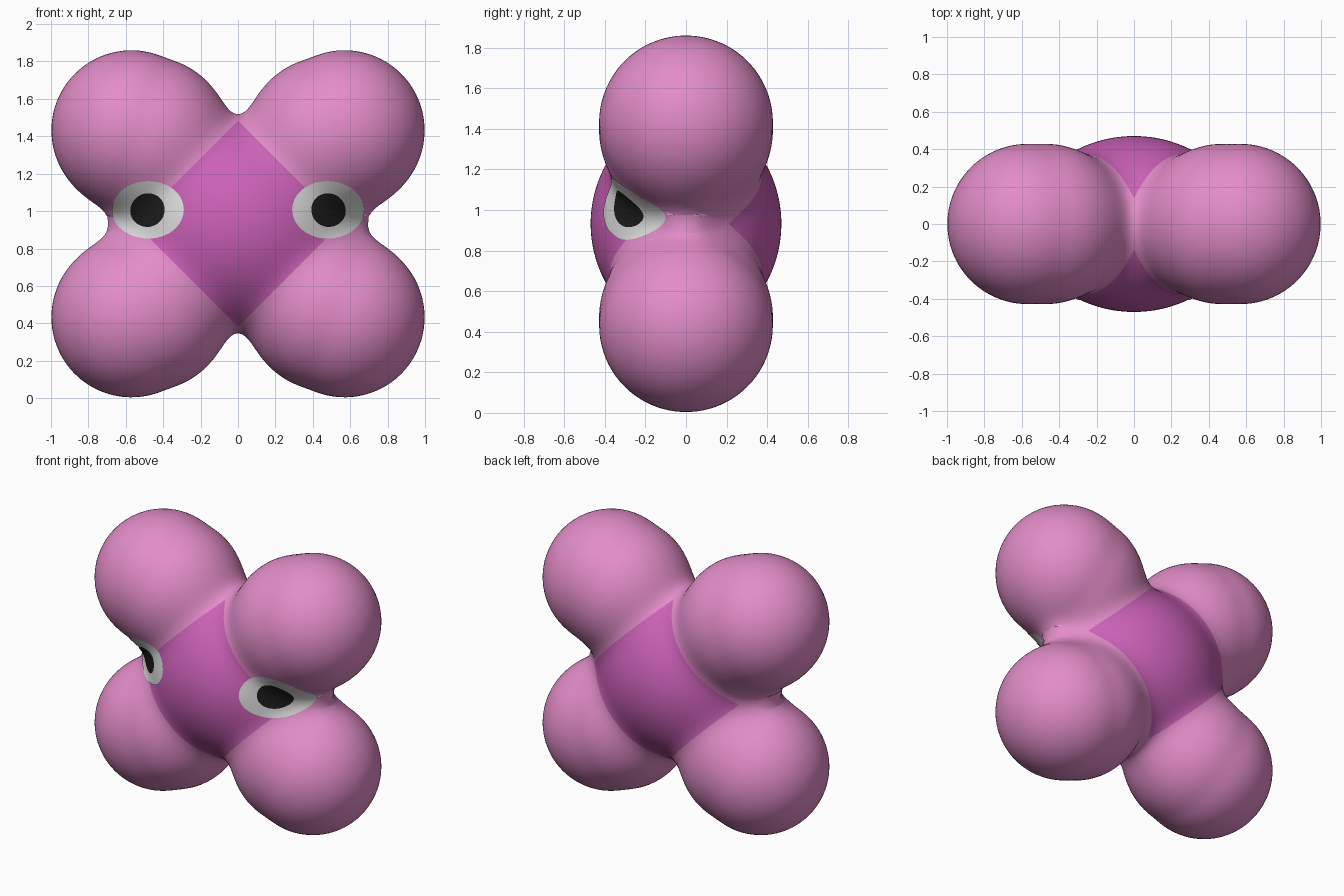
import bpy, bmesh, math
from mathutils import Vector, Matrix

if "Cube" in bpy.data.objects:
    bpy.data.objects.remove(bpy.data.objects["Cube"])

MID = 0.932                                   # height of the body centre
CORE = Vector((0.56, 0.47, 0.53))             # core radii
BAR = Vector((0.66, 0.15, 0.17))              # slim bridge between the sides
BALL_R = 0.428
# Each ball is stretched a little from its outer centre towards the middle
BALLS = [(Vector((sx * 0.57, 0, MID + sz * 0.50)), Vector((sx * 0.475, 0, MID + sz * 0.465)))
         for sx in (-1, 1) for sz in (-1, 1)]
BLEND = 0.055                                 # softness of the joins
DIAMOND = 0.55                                # half size of the dark patch


def material(name, rgb):
    m = bpy.data.materials.new(name)
    m.diffuse_color = (*rgb, 1)
    m.use_nodes = True
    m.node_tree.nodes["Principled BSDF"].inputs["Base Color"].default_value = m.diffuse_color
    return m


PINK = material("pink", (0.76, 0.265, 0.58))
MAGENTA = material("magenta", (0.60, 0.12, 0.475))
WHITE = material("eye white", (0.75, 0.75, 0.75))
BLACK = material("pupil black", (0.013, 0.013, 0.013))


def ellipsoid(q, r):
    a = Vector((q.x / r.x, q.y / r.y, q.z / r.z))
    b = Vector((a.x / r.x, a.y / r.y, a.z / r.z))
    return a.length * (a.length - 1) / max(b.length, 1e-6)


def stretched_ball(p, outer, inner):
    axis = inner - outer
    t = min(1, max(0, (p - outer).dot(axis) / axis.length_squared))
    return (p - outer - axis * t).length - BALL_R


# Softly blended distance to the four balls and the core
def field(p):
    q = p - Vector((0, 0, MID))
    dists = [stretched_ball(p, a, b) for a, b in BALLS]
    dists += [ellipsoid(q, CORE), ellipsoid(q, BAR)]
    low = min(dists)
    return low - BLEND * math.log(sum(math.exp((low - d) / BLEND) for d in dists))


# The bridge sits inside the core, so its pull fades out away from the sides
def gradient(p, f):
    e = 1e-3
    return Vector([(field(p + Vector(s)) - f) / e
                   for s in ((e, 0, 0), (0, e, 0), (0, 0, e))])


def add_object(name, bm, mats):
    me = bpy.data.meshes.new(name)
    bm.to_mesh(me)
    bm.free()
    for m in mats:
        me.materials.append(m)
    ob = bpy.data.objects.new(name, me)
    bpy.context.collection.objects.link(ob)
    return ob


# Body: rough union of the spheres, fused into one skin
bm = bmesh.new()
for pair in BALLS:
    for c in pair:
        bmesh.ops.create_icosphere(bm, subdivisions=4, radius=BALL_R,
                                   matrix=Matrix.Translation(c))
for radii in (CORE, BAR):
    bmesh.ops.create_icosphere(bm, subdivisions=4, radius=1,
                               matrix=Matrix.Translation((0, 0, MID)) @ Matrix.Diagonal((*radii, 1)))
body = add_object("body", bm, [PINK, MAGENTA])
fuse = body.modifiers.new("fuse", 'REMESH')
fuse.mode = 'VOXEL'
fuse.voxel_size = 0.035
soften = body.modifiers.new("soften", 'SMOOTH')
soften.iterations = 6
bpy.context.view_layer.objects.active = body
body.select_set(True)
for name in ("fuse", "soften"):
    bpy.ops.object.modifier_apply(modifier=name)

# Settle the skin onto the blended surface
bm = bmesh.new()
bm.from_mesh(body.data)
for v in bm.verts:
    for _ in range(5):
        f = field(v.co)
        if abs(f) < 5e-4:
            break
        g = gradient(v.co, f)
        v.co -= g * (f / max(g.length_squared, 0.2))

# Diamond patch: cut its four edges, then colour the faces inside
for sx in (-1, 1):
    for sz in (-1, 1):
        bmesh.ops.bisect_plane(bm, geom=bm.verts[:] + bm.edges[:] + bm.faces[:], dist=1e-5,
                               plane_co=(0, 0, MID + sz * DIAMOND), plane_no=(sx, 0, sz))
for face in bm.faces:
    c = face.calc_center_median()
    face.material_index = int(abs(c.x) + abs(c.z - MID) < DIAMOND)
    face.smooth = True
bm.to_mesh(body.data)
bm.free()


# Point on the front of the body, raised slightly along its normal
def on_front(x, z, lift):
    near, far = -0.6, 0.0
    for _ in range(24):
        y = (near + far) / 2
        if field(Vector((x, y, z))) > 0:
            near = y
        else:
            far = y
    p = Vector((x, near, z))
    return p + gradient(p, field(p)).normalized() * lift


# Thin elliptical plate following the front of the body
def eye_plate(name, cx, cz, rx, rz, mat, lift, rings=10, n=48):
    bm = bmesh.new()
    centre = bm.verts.new(on_front(cx, cz, lift))
    prev = None
    for r in range(1, rings + 1):
        t = r / rings
        ring = [bm.verts.new(on_front(cx + rx * t * math.cos(2 * math.pi * i / n),
                                      cz + rz * t * math.sin(2 * math.pi * i / n), lift))
                for i in range(n)]
        for i in range(n):
            j = (i + 1) % n
            bm.faces.new((centre, ring[i], ring[j]) if prev is None
                         else (prev[i], ring[i], ring[j], prev[j]))
        prev = ring
    for f in bm.faces:
        f.smooth = True
    bm.normal_update()
    return add_object(name, bm, [mat])


for side, s in (("left", -1), ("right", 1)):
    eye_plate(side + "_eye_white", s * 0.48, 1.007, 0.192, 0.155, WHITE, 0.004)
    eye_plate(side + "_pupil", s * 0.48, 1.007, 0.092, 0.092, BLACK, 0.008)
